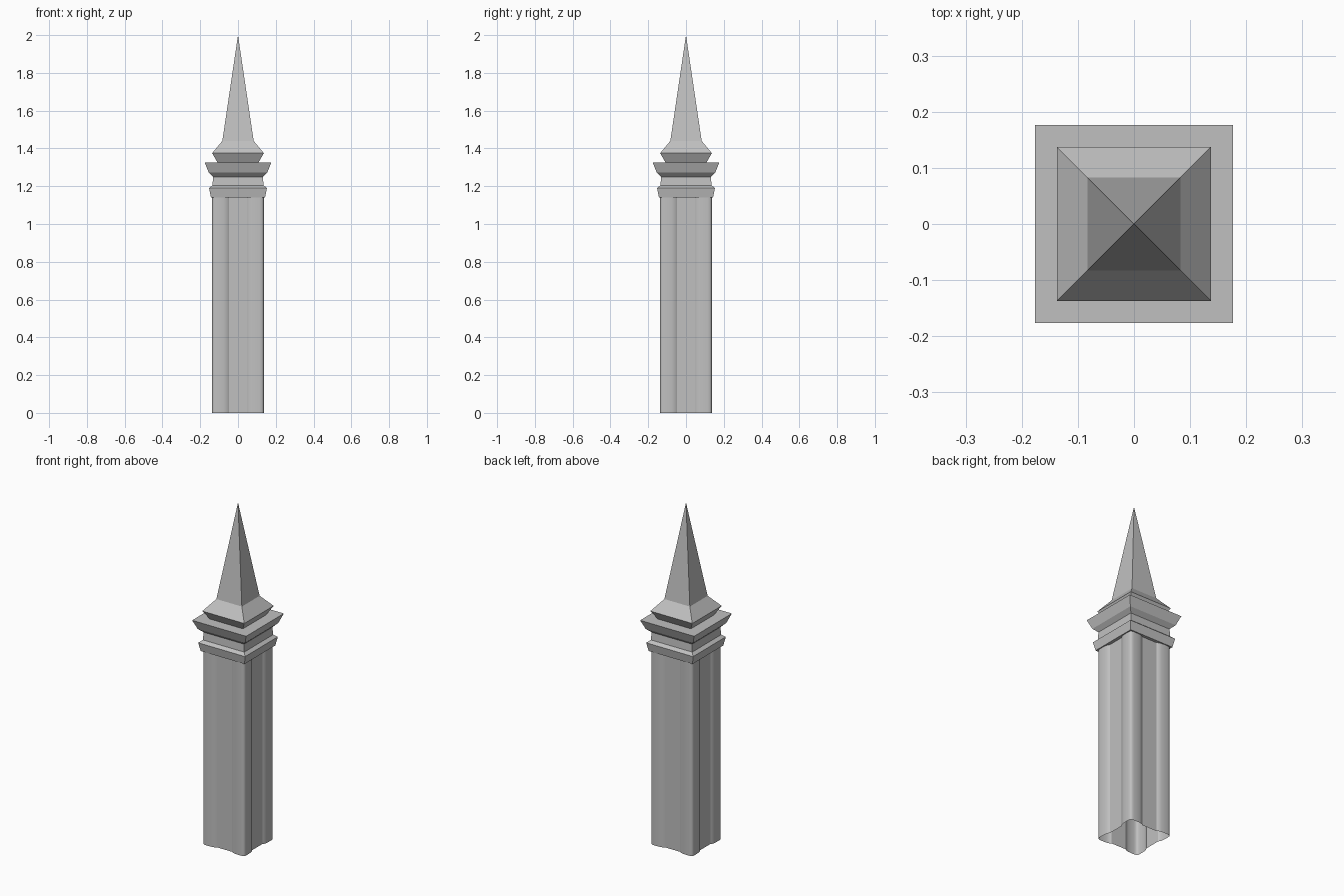
import bpy
import bmesh

cube = bpy.data.objects.get("Cube")
if cube:
    bpy.data.objects.remove(cube, do_unlink=True)

stone = bpy.data.materials.new("grey_stone")
stone.use_nodes = True
GREY = (0.53, 0.53, 0.53, 1)
stone.diffuse_color = GREY
stone.node_tree.nodes["Principled BSDF"].inputs["Base Color"].default_value = GREY


def make_object(name, bm):
    bmesh.ops.remove_doubles(bm, verts=bm.verts[:], dist=0.0001)
    mesh = bpy.data.meshes.new(name)
    bm.to_mesh(mesh)
    bm.free()
    mesh.materials.append(stone)
    obj = bpy.data.objects.new(name, mesh)
    bpy.context.collection.objects.link(obj)
    return obj


def skin(bm, rings):
    """Join successive counter-clockwise rings with quads."""
    loops = [[bm.verts.new(p) for p in ring] for ring in rings]
    for low, high in zip(loops, loops[1:]):
        n = len(low)
        for i in range(n):
            j = (i + 1) % n
            bm.faces.new((low[i], low[j], high[j], high[i]))
    return loops


def square_stack(name, profile):
    """Stack of square sections: (half width, height); zero width closes to a point."""
    bm = bmesh.new()
    corners = ((-1, -1), (1, -1), (1, 1), (-1, 1))
    if profile[-1][0] == 0:
        loops = skin(bm, [[(x * w, y * w, z) for x, y in corners] for w, z in profile[:-1]])
        tip = bm.verts.new((0, 0, profile[-1][1]))
        top = loops[-1]
        for i in range(4):
            bm.faces.new((top[i], top[(i + 1) % 4], tip))
    else:
        loops = skin(bm, [[(x * w, y * w, z) for x, y in corners] for w, z in profile])
        bm.faces.new(loops[-1])
    bm.faces.new(loops[0][::-1])
    return make_object(name, bm)


# Shaft: open tube with a rounded pier on each corner and recessed flat panels
half_lobe = [(0.125, 0.048), (0.132, 0.058), (0.136, 0.075), (0.137, 0.095),
             (0.137, 0.115), (0.1355, 0.126)]
corner = half_lobe + [(0.132, 0.132)] + [(y, x) for x, y in reversed(half_lobe)]
section = []
for turn in range(4):
    section += corner
    corner = [(-y, x) for x, y in corner]
bm = bmesh.new()
skin(bm, [[(x, y, z) for x, y in section] for z in (0, 1.15)])
shaft = make_object("shaft", bm)
bpy.context.view_layer.objects.active = shaft
shaft.select_set(True)
bpy.ops.object.shade_smooth_by_angle(angle=0.6)
shaft.select_set(False)

# Capital: lower moulding, neck and wide flared cornice
square_stack("capital", [(0.143, 1.14), (0.153, 1.19), (0.135, 1.205), (0.132, 1.25),
                         (0.155, 1.272), (0.176, 1.325)])

# Spire: flared foot, sloping shoulder and tall point
square_stack("spire", [(0.108, 1.325), (0.137, 1.375), (0.083, 1.44), (0, 2.0)])
